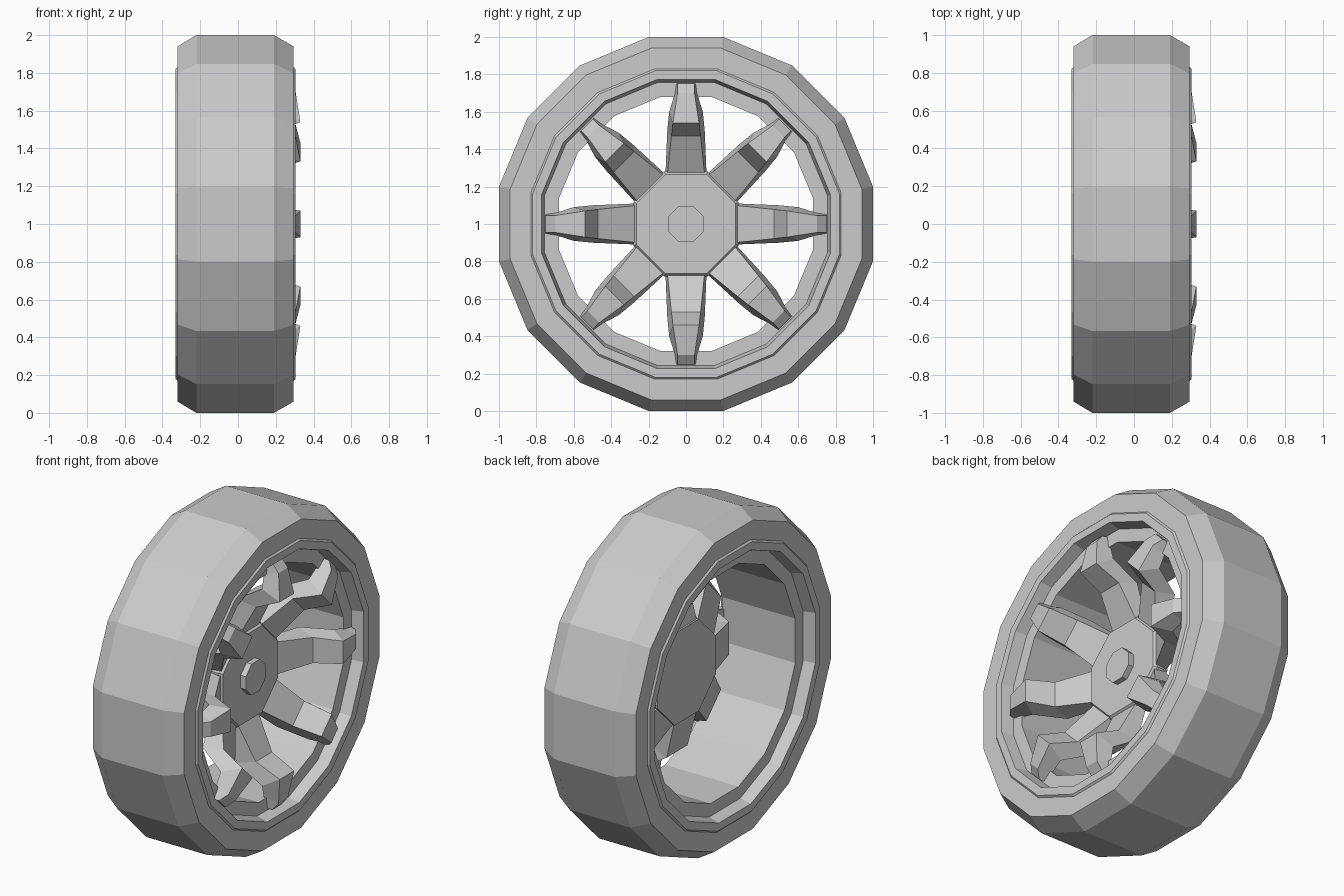
import bpy, bmesh
from math import pi, sin, cos

default = bpy.data.objects.get("Cube")
if default:
    bpy.data.objects.remove(default)

AXLE_Z = 1.0


def finish(name, bm):
    bmesh.ops.recalc_face_normals(bm, faces=bm.faces)
    mesh = bpy.data.meshes.new(name)
    bm.to_mesh(mesh)
    bm.free()
    obj = bpy.data.objects.new(name, mesh)
    obj.location.z = AXLE_Z
    bpy.context.collection.objects.link(obj)
    return obj


def lathe(name, profile, sides, ring=True):
    """Turn (x, flat radius) points about the x axis; a ring closes its section, a plug is capped."""
    bm = bmesh.new()
    loops = []
    for x, flat in profile:
        r = flat / cos(pi / sides)
        angles = [(k + 0.5) * 2 * pi / sides for k in range(sides)]
        loops.append([bm.verts.new((x, r * sin(a), r * cos(a))) for a in angles])
    pairs = list(zip(loops, loops[1:]))
    if ring:
        pairs.append((loops[-1], loops[0]))
    else:
        bm.faces.new(loops[0])
        bm.faces.new(loops[-1])
    for a, b in pairs:
        for k in range(sides):
            n = (k + 1) % sides
            bm.faces.new((a[k], a[n], b[n], b[k]))
    return finish(name, bm)


# Chamfered tyre
lathe("tyre", [(-0.32, 0.80), (-0.32, 0.94), (-0.22, 1.0),
               (0.19, 1.0), (0.295, 0.94), (0.295, 0.80)], 16)

# Rim barrel with a raised flange and inner ledge on both sides
lathe("rim", [(-0.32, 0.83), (-0.33, 0.82), (-0.33, 0.773), (-0.26, 0.757), (-0.26, 0.68),
              (0.235, 0.68), (0.235, 0.757), (0.305, 0.773), (0.305, 0.82), (0.295, 0.83)], 16)

# Octagonal hub and centre cap
lathe("hub", [(-0.005, 0.28), (0.065, 0.28), (0.085, 0.265)], 8, ring=False)
lathe("hub_cap", [(0.07, 0.095), (0.12, 0.095)], 8, ring=False)

# Cranked spokes: (radius, x, half width) along the outer and inner sides
OUTER = [(0.26, 0.065, 0.10), (0.47, 0.175, 0.078), (0.54, 0.33, 0.07),
         (0.70, 0.305, 0.045), (0.75, 0.265, 0.045)]
INNER = [(0.26, 0.0, 0.11), (0.50, 0.06, 0.10), (0.60, 0.225, 0.09),
         (0.68, 0.22, 0.065), (0.75, 0.20, 0.058)]


def spoke(name, angle):
    bm = bmesh.new()
    sections = []
    for (ro, xo, wo), (ri, xi, wi) in zip(OUTER, INNER):
        corners = [(xo, -wo, ro), (xo, wo, ro), (xi, wi, ri), (xi, -wi, ri)]
        sections.append([bm.verts.new(c) for c in corners])
    for a, b in zip(sections, sections[1:]):
        for k in range(4):
            n = (k + 1) % 4
            bm.faces.new((a[k], a[n], b[n], b[k]))
    bm.faces.new(sections[0])
    bm.faces.new(sections[-1])
    finish(name, bm).rotation_euler.x = angle


for i in range(8):
    spoke(f"spoke_{i + 1}", i * pi / 4)
